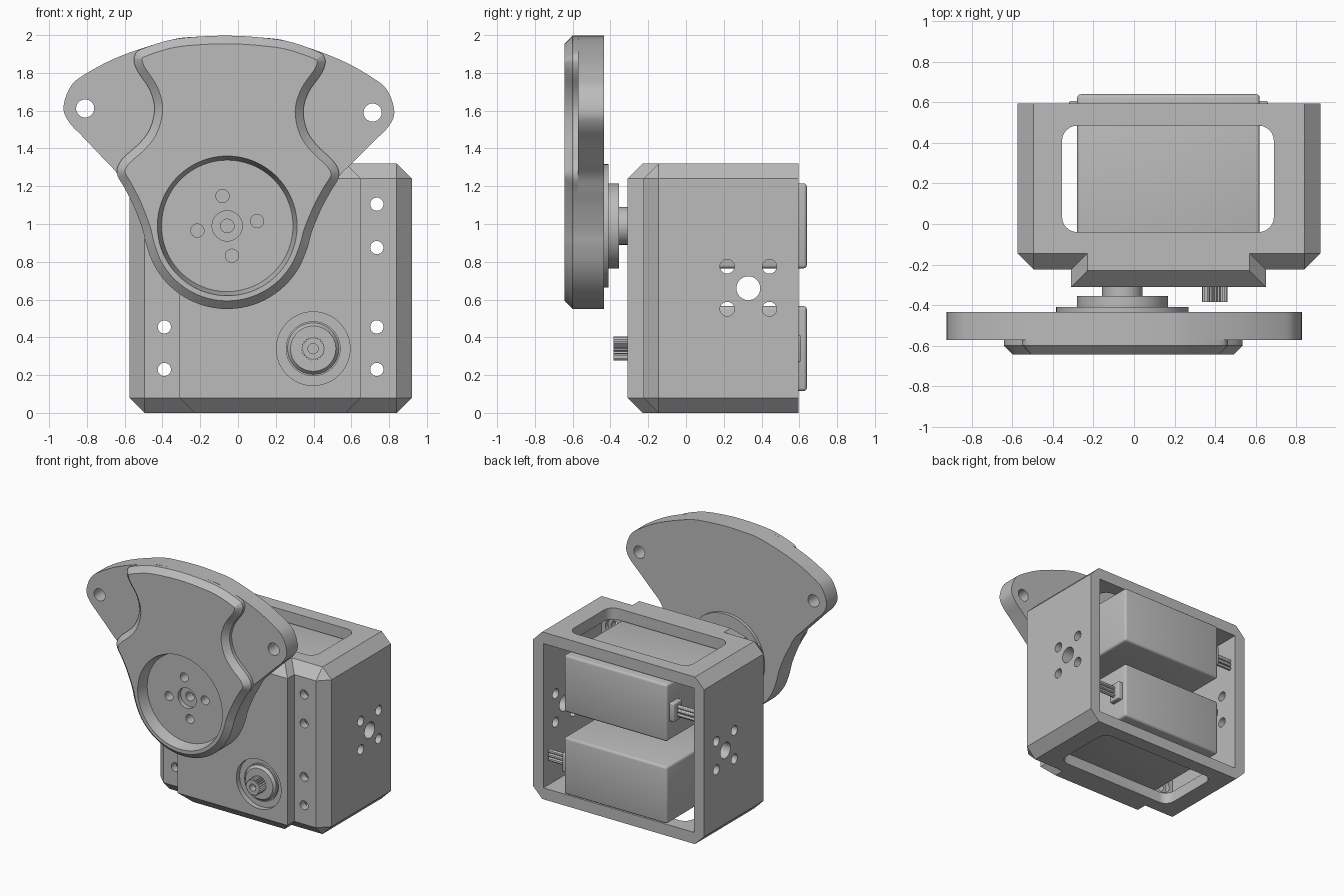
import bpy, bmesh
from math import sin, cos, pi, radians
from mathutils import Matrix, Vector

cube = bpy.data.objects.get("Cube")
if cube:
    bpy.data.objects.remove(cube, do_unlink=True)

grey = bpy.data.materials.new("plain_grey")
grey.use_nodes = True
GREY = (0.5, 0.5, 0.5, 1)
grey.diffuse_color = GREY
grey.node_tree.nodes["Principled BSDF"].inputs["Base Color"].default_value = GREY


def finish(name, bm):
    bmesh.ops.recalc_face_normals(bm, faces=bm.faces)
    me = bpy.data.meshes.new(name)
    bm.to_mesh(me)
    bm.free()
    me.materials.append(grey)
    ob = bpy.data.objects.new(name, me)
    bpy.context.collection.objects.link(ob)
    return ob


def hull(name, pts):
    bm = bmesh.new()
    for p in pts:
        bm.verts.new(p)
    bmesh.ops.convex_hull(bm, input=bm.verts)
    bmesh.ops.dissolve_limit(bm, angle_limit=0.01, verts=bm.verts, edges=bm.edges)
    return finish(name, bm)


def box(name, lo, hi, round_all=0, round_z=0):
    lo, hi = Vector(lo), Vector(hi)
    bm = bmesh.new()
    bmesh.ops.create_cube(bm, size=1, matrix=Matrix.Translation((lo + hi) / 2)
                          @ Matrix.Diagonal((*(hi - lo), 1)))
    edges = list(bm.edges)
    if round_z:
        edges = [e for e in edges if abs(e.verts[0].co.z - e.verts[1].co.z) > 0.01]
    if round_all or round_z:
        bmesh.ops.bevel(bm, geom=edges, offset=round_all or round_z,
                        segments=6 if round_z else 3, profile=0.5, affect='EDGES')
    return finish(name, bm)


def rod(name, start, end, r1, r2=None, sides=48):
    start, end = Vector(start), Vector(end)
    axis = end - start
    bm = bmesh.new()
    turn = axis.to_track_quat('Z', 'Y').to_matrix().to_4x4()
    bmesh.ops.create_cone(bm, cap_ends=True, segments=sides, radius1=r1,
                          radius2=r1 if r2 is None else r2, depth=axis.length,
                          matrix=Matrix.Translation((start + end) / 2) @ turn)
    return finish(name, bm)


def y_rod(name, xz, y0, y1, r1, r2=None, sides=48):
    return rod(name, (xz[0], y0, xz[1]), (xz[0], y1, xz[1]), r1, r2, sides)


def prism(name, pts, y0, y1, chamfer=0):
    """Extrude an x-z outline from the back y1 to the front y0."""
    bm = bmesh.new()
    face = bm.faces.new([bm.verts.new((x, y1, z)) for x, z in pts])
    out = bmesh.ops.extrude_face_region(bm, geom=[face])["geom"]
    bmesh.ops.translate(bm, vec=(0, y0 + chamfer - y1, 0),
                        verts=[g for g in out if isinstance(g, bmesh.types.BMVert)])
    bmesh.ops.recalc_face_normals(bm, faces=bm.faces)
    if chamfer:
        front = [g for g in out if isinstance(g, bmesh.types.BMFace)]
        bmesh.ops.inset_region(bm, faces=front, thickness=chamfer, depth=chamfer,
                               use_even_offset=True)
    return finish(name, bm)


def combine(ob, others, operation='DIFFERENCE'):
    for other in others:
        mod = ob.modifiers.new("cut", 'BOOLEAN')
        mod.operation, mod.solver, mod.object = operation, 'EXACT', other
    dg = bpy.context.evaluated_depsgraph_get()
    me = bpy.data.meshes.new_from_object(ob.evaluated_get(dg))
    ob.modifiers.clear()
    ob.data = me
    for other in others:
        bpy.data.objects.remove(other, do_unlink=True)
    return ob


def octagon(x0, x1, y, c=0.08, top=1.32):
    return ([(x, y, z) for x in (x0 + c, x1 - c) for z in (0, top)]
            + [(x, y, z) for x in (x0, x1) for z in (c, top - c)])


def front_rect(x0, x1, y):
    return [(x, y, z) for x in (x0, x1) for z in (0.08, 1.24)]


SHAFTS = {"upper": (-0.057, 0.99), "lower": (0.398, 0.34)}

# Housing: chamfered shell with a raised front block
housing = hull("housing", front_rect(-0.495, 0.84, -0.225)
               + octagon(-0.575, 0.92, -0.145) + octagon(-0.575, 0.92, 0.595))
block = hull("front_block", front_rect(-0.31, 0.65, -0.31)
             + octagon(-0.31, 0.65, -0.23) + octagon(-0.31, 0.65, 0.1))
combine(housing, [block], 'UNION')

# Open back, top and bottom slots, screw holes and shaft recesses
cuts = [box("cavity", (-0.485, -0.13, 0.09), (0.83, 0.8, 1.23)),
        box("slot", (-0.355, -0.04, -0.2), (0.69, 0.485, 1.5), round_z=0.075)]
for x in (-0.39, 0.735):
    for z in (0.23, 0.455, 0.875, 1.105):
        cuts.append(y_rod("screw_hole", (x, z), -0.4, 0, 0.035, sides=24))
        cuts.append(y_rod("screw_seat", (x, z), -0.165, 0, 0.062, sides=24))
side_holes = [(0.33, 0.66, 0.063)] + [(y, z, 0.038) for y in (0.218, 0.442) for z in (0.55, 0.775)]
for y, z, r in side_holes:
    cuts.append(rod("side_hole", (-1, y, z), (1.2, y, z), r, sides=32))
for xz in SHAFTS.values():
    cuts.append(y_rod("shaft_recess", xz, -0.5, -0.27, 0.195))
combine(housing, cuts)

# Two servo motors, the upper one turned half round
for name, (sx, sz) in SHAFTS.items():
    box(name + "_servo", (-0.28, -0.2, sz - 0.225), (0.62, 0.64, sz + 0.225), round_all=0.018)
    y_rod(name + "_boss", (sx, sz), -0.285, -0.2, 0.145)
    y_rod(name + "_collar", (sx, sz), -0.305, -0.28, 0.12, 0.14)
    side = -1 if name == "upper" else 1
    edge = 0.17 + side * 0.45
    ends = sorted((edge - side * 0.02, edge + side * 0.04))
    box(name + "_cable_plug", (ends[0], 0.5, sz - 0.072), (ends[1], 0.607, sz + 0.072), round_all=0.008)
    for k in (-1, 0, 1):
        z = sz + k * 0.032
        rod(name + "_wire", (edge, 0.55, z), (edge + side * 0.19, 0.55, z), 0.015, sides=12)

# Splined output shaft of the lower servo
lx, lz = SHAFTS["lower"]
teeth = 24
spline = [(lx + r * cos(a), lz + r * sin(a)) for i in range(teeth * 2)
          for a, r in [(pi * i / teeth, 0.064 if i % 2 else 0.055)]]
shaft = prism("splined_shaft", spline, -0.385, -0.25)
combine(shaft, [y_rod("shaft_bore", (lx, lz), -0.5, -0.33, 0.027, sides=24)])

# Horn discs behind the swinging plate
hub = SHAFTS["upper"]
for name, y0, y1, r in (("horn_stem", -0.36, -0.25, 0.1), ("horn_disc", -0.415, -0.355, 0.225),
                        ("horn_flange", -0.44, -0.41, 0.327)):
    y_rod(name, hub, y0, y1, r, sides=64)


# Swinging plate, outlined about the hub and tilted a little
def at(u, w, tilt=0.0145):
    return (hub[0] + u * cos(tilt) + w * sin(tilt), hub[1] - u * sin(tilt) + w * cos(tilt))


def outline(half, steps=5):
    pts = [Vector(p) for p in half + [(-u, w) for u, w in half[-2:0:-1]]]
    n, result = len(pts), []
    for i in range(n):
        a, b, c, d = (pts[(i + k) % n] for k in (-1, 0, 1, 2))
        for s in range(steps):
            t = s / steps
            p = 0.5 * (2 * b + (c - a) * t + (2 * a - 5 * b + 4 * c - d) * t * t
                       + (3 * b - a - 3 * c + d) * t ** 3)
            result.append(at(*p))
    return result


bowl = [(0.44 * sin(radians(a)), -0.44 * cos(radians(a))) for a in range(0, 76, 15)]
bowl += [(0.45, -0.02), (0.498, 0.1), (0.545, 0.19), (0.588, 0.27)]
crown = [(0.315, 0.98), (0.16, 1.0), (0, 1.007)]
wing_side = [(0.652, 0.338), (0.772, 0.461), (0.845, 0.537), (0.876, 0.615),
             (0.84, 0.725), (0.764, 0.792), (0.58, 0.89)]
raised_side = [(0.564, 0.342), (0.469, 0.433), (0.416, 0.51), (0.394, 0.615), (0.421, 0.714),
               (0.485, 0.81), (0.505, 0.86), (0.503, 0.895), (0.47, 0.928)]
wing = prism("wing_plate", outline(bowl + wing_side + crown), -0.573, -0.435)
raised = prism("raised_face", outline(bowl + raised_side + crown), -0.643, -0.573, 0.043)


def dish():
    return y_rod("dish", hub, -0.66, -0.555, 0.374, 0.348, 96)


wing_cuts = [dish(), y_rod("centre_seat", hub, -0.7, -0.52, 0.08),
             y_rod("centre_hole", hub, -0.7, -0.445, 0.036, sides=24)]
for k in range(4):
    a = radians(9 + 90 * k)
    xz = (hub[0] + 0.16 * cos(a), hub[1] + 0.16 * sin(a))
    wing_cuts.append(y_rod("horn_hole", xz, -0.7, -0.4, 0.035, sides=24))
for u in (-0.761, 0.761):
    wing_cuts.append(y_rod("ear_hole", at(u, 0.611), -0.7, -0.3, 0.048, sides=32))
combine(wing, wing_cuts)
combine(raised, [dish()])

# Smooth curved walls while keeping machined edges crisp
bpy.ops.object.select_all(action='DESELECT')
for ob in bpy.context.collection.objects:
    if ob.type == 'MESH' and ob.data.materials and ob.data.materials[0] == grey:
        ob.select_set(True)
        bpy.context.view_layer.objects.active = ob
bpy.ops.object.shade_smooth_by_angle(angle=radians(30))
